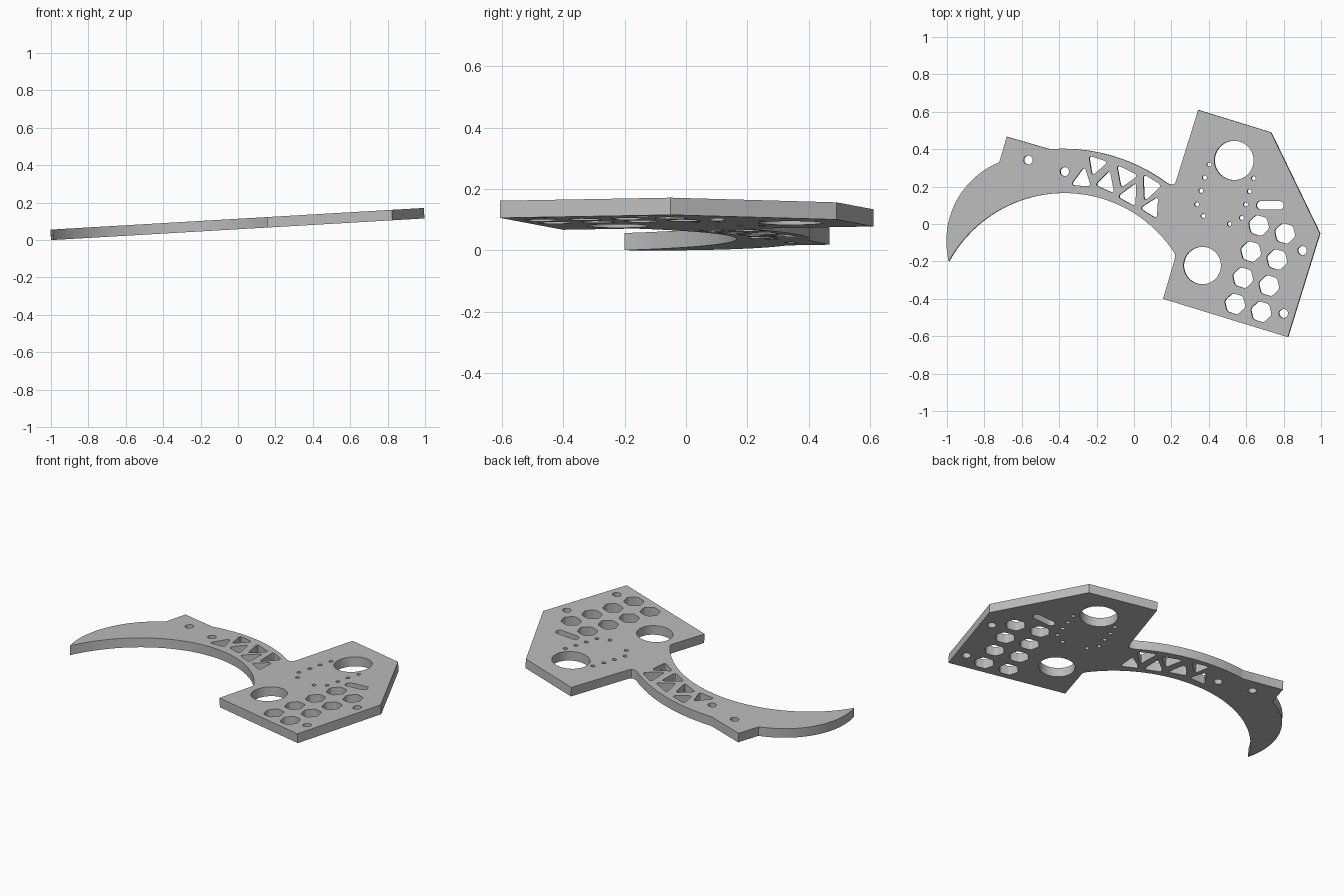
import bpy
import bmesh
from math import atan, cos, sin, pi, radians
from mathutils import Matrix, Vector

cube = bpy.data.objects.get("Cube")
if cube:
    bpy.data.objects.remove(cube, do_unlink=True)

THICKNESS = 0.056
SLOPE = atan(0.058)
HEAD_TURN = radians(-16.9)


def arc(start, end, bulge, steps=40):
    """Points on a circular arc; positive bulge is left of the direction."""
    a, b = Vector(start), Vector(end)
    chord = b - a
    length = chord.length
    normal = Vector((-chord.y, chord.x)) / length
    radius = (length * length / 4 + bulge * bulge) / (2 * bulge)
    centre = (a + b) / 2 + normal * (bulge - radius)
    sweep = -4 * atan(2 * bulge / length)
    return [centre + Matrix.Rotation(sweep * i / steps, 2) @ (a - centre)
            for i in range(steps + 1)]


def circle(centre, radius, sides=32, turn=0.0):
    return [Vector((centre[0] + radius * cos(turn + 2 * pi * i / sides),
                    centre[1] + radius * sin(turn + 2 * pi * i / sides)))
            for i in range(sides)]


def rounded(corners, cut, steps=5):
    """Replace each corner of a polygon with a small curve."""
    points = []
    count = len(corners)
    for i, corner in enumerate(corners):
        before = corner.lerp(corners[i - 1], cut)
        after = corner.lerp(corners[(i + 1) % count], cut)
        for k in range(steps + 1):
            t = k / steps
            points.append(before.lerp(corner, t).lerp(corner.lerp(after, t), t))
    return points


def triangle(corners):
    corners = [Vector(c) for c in corners]
    centre = sum(corners, Vector((0, 0))) / len(corners)
    return rounded([centre + (c - centre) * 1.14 for c in corners], 0.2)


def slot(left, right, radius, steps=12):
    points = []
    for (x, y), first in ((right, -pi / 2), (left, pi / 2)):
        for i in range(steps + 1):
            angle = first + pi * i / steps
            points.append(Vector((x + radius * cos(angle), y + radius * sin(angle))))
    return points


# Outline: curved blade, spur, neck and angular head
tip = (-0.99, -0.2)
outline = arc(tip, (-0.72, 0.33), 0.111)
outline += [Vector((-0.68, 0.467))]
outline += arc((-0.45, 0.4), (0.18, 0.217), 0.059)
outline += [Vector(p) for p in (
    (0.2, 0.21), (0.217, 0.214), (0.226, 0.228),
    (0.345, 0.61), (0.735, 0.49), (0.997, -0.05),
    (0.825, -0.605), (0.157, -0.4), (0.222, -0.18), (0.222, -0.165))]
outline += arc((0.215, -0.15), tip, -0.34, 60)[:-1]
loops = [outline]

# Two large round holes in the head
loops.append(circle((0.537, 0.34), 0.105, 64))
loops.append(circle((0.367, -0.222), 0.1, 64))

# Bolt holes
for centre in ((-0.565, 0.342), (-0.37, 0.28), (0.903, -0.142), (0.802, -0.478)):
    loops.append(circle(centre, 0.024, 24))

# Pin holes
for centre in ((0.404, 0.318), (0.38, 0.248), (0.36, 0.178), (0.338, 0.105),
               (0.372, 0.043), (0.642, 0.244), (0.62, 0.174), (0.6, 0.104),
               (0.578, 0.033), (0.513, 0)):
    loops.append(circle(centre, 0.012, 16))

# Slot beside the pin holes
loops.append(slot((0.68, 0.1), (0.78, 0.1), 0.023))

# Honeycomb of rounded hexagons, two columns along the head
turn = Matrix.Rotation(HEAD_TURN, 2)
for row in range(4):
    for column in range(2):
        centre = Vector((0.67, -0.008)) + turn @ Vector((0.146 * column, -0.146 * row))
        loops.append(rounded(circle(centre, 0.059, 6, HEAD_TURN), 0.25))

# Triangular lattice in the neck
for corners in (
        ((-0.265, 0.3), (-0.33, 0.212), (-0.235, 0.205)),
        ((-0.235, 0.36), (-0.145, 0.33), (-0.22, 0.265)),
        ((-0.13, 0.28), (-0.2, 0.21), (-0.11, 0.17)),
        ((-0.085, 0.31), (0.015, 0.26), (-0.065, 0.2)),
        ((0.01, 0.215), (-0.08, 0.147), (0.005, 0.1)),
        ((0.055, 0.26), (0.143, 0.205), (0.06, 0.13)),
        ((0.127, 0.14), (0.04, 0.085), (0.12, 0.035))):
    loops.append(triangle(corners))

# Fill and extrude the loops as one flat plate
curve = bpy.data.curves.new("plate_profile", "CURVE")
curve.dimensions = "2D"
curve.fill_mode = "BOTH"
curve.extrude = THICKNESS / 2
for loop in loops:
    spline = curve.splines.new("POLY")
    spline.points.add(len(loop) - 1)
    for point, position in zip(spline.points, loop):
        point.co = (position.x, position.y, 0, 1)
    spline.use_cyclic_u = True
profile = bpy.data.objects.new("plate_profile", curve)
bpy.context.collection.objects.link(profile)
graph = bpy.context.evaluated_depsgraph_get()
mesh = bpy.data.meshes.new_from_object(profile.evaluated_get(graph))
bpy.data.objects.remove(profile, do_unlink=True)

bm = bmesh.new()
bm.from_mesh(mesh)
bmesh.ops.remove_doubles(bm, verts=bm.verts, dist=0.0001)
bmesh.ops.recalc_face_normals(bm, faces=bm.faces)
bm.to_mesh(mesh)
bm.free()

# The plate lies at a slight slope
plate = bpy.data.objects.new("axe_plate", mesh)
bpy.context.collection.objects.link(plate)
plate.location.z = 0.086
plate.rotation_euler.y = -SLOPE

steel = bpy.data.materials.new("grey_steel")
steel.use_nodes = True
colour = (0.5, 0.5, 0.5, 1)
steel.diffuse_color = colour
steel.node_tree.nodes["Principled BSDF"].inputs["Base Color"].default_value = colour
mesh.materials.clear()
mesh.materials.append(steel)

bpy.context.view_layer.objects.active = plate
plate.select_set(True)
bpy.ops.object.shade_smooth_by_angle(angle=radians(30))
